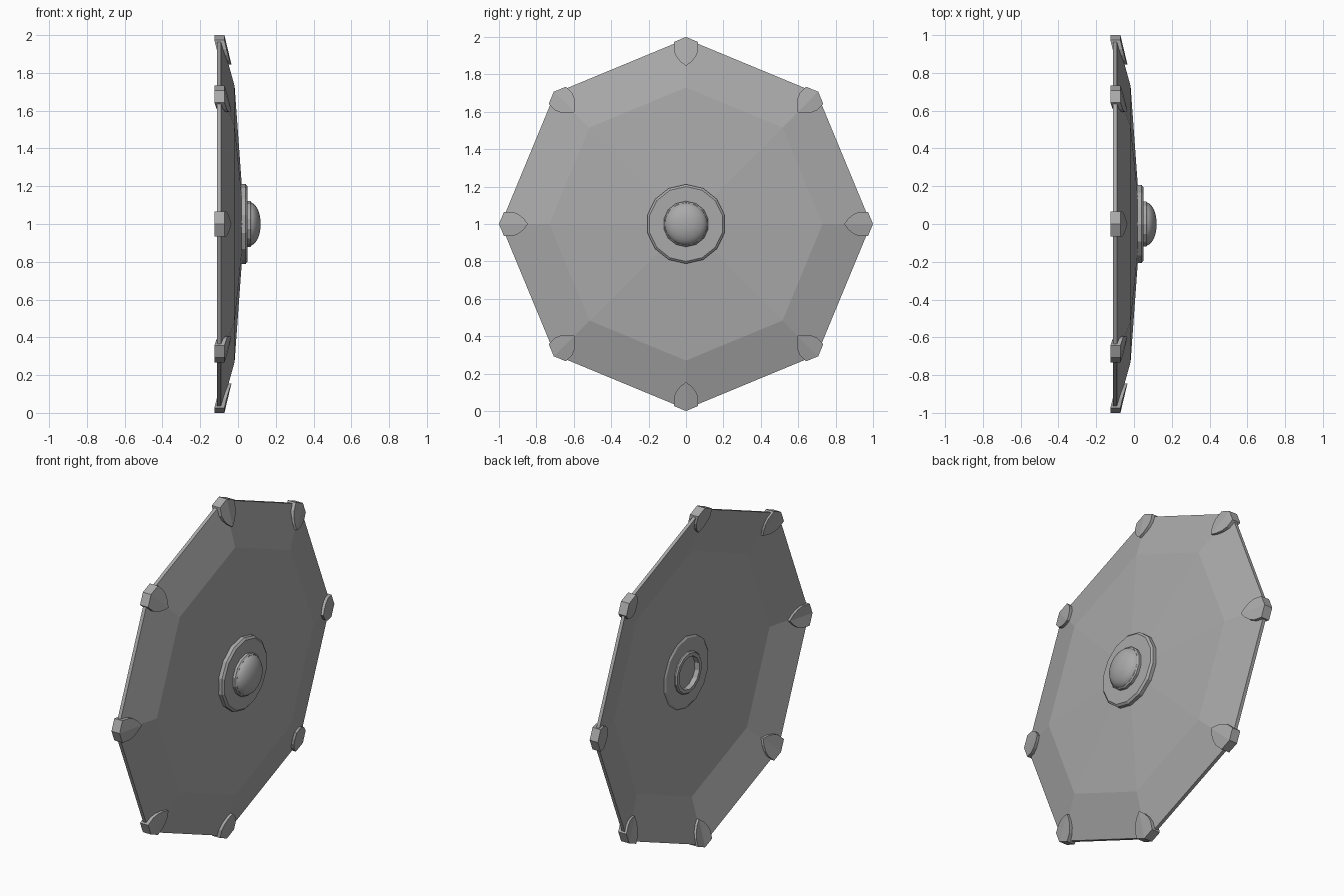
import bpy, bmesh
from math import sin, cos, pi, tan, radians

cube = bpy.data.objects.get("Cube")
if cube:
    bpy.data.objects.remove(cube, do_unlink=True)

metal = bpy.data.materials.new("grey metal")
metal.use_nodes = True
GREY = (0.4, 0.4, 0.4, 1)
metal.diffuse_color = GREY
metal.node_tree.nodes["Principled BSDF"].inputs["Base Color"].default_value = GREY


def finish(name, bm):
    bmesh.ops.remove_doubles(bm, verts=bm.verts, dist=1e-5)
    bmesh.ops.recalc_face_normals(bm, faces=bm.faces)
    mesh = bpy.data.meshes.new(name)
    bm.to_mesh(mesh)
    bm.free()
    mesh.materials.append(metal)
    ob = bpy.data.objects.new(name, mesh)
    bpy.context.collection.objects.link(ob)
    return ob


def lathe(name, profile, sides, start=pi / 2):
    """Spin (x, radius) points about the x axis through the shield's centre."""
    bm = bmesh.new()
    rings = []
    for x, r in profile:
        if r == 0:
            rings.append([bm.verts.new((x, 0, 1))] * sides)
        else:
            angles = [start + 2 * pi * i / sides for i in range(sides)]
            rings.append([bm.verts.new((x, r * cos(a), 1 + r * sin(a))) for a in angles])
    for lower, upper in zip(rings, rings[1:]):
        for i in range(sides):
            j = (i + 1) % sides
            loop = list(dict.fromkeys((lower[i], lower[j], upper[j], upper[i])))
            bm.faces.new(loop)
    return finish(name, bm)


def smooth(ob):
    bpy.ops.object.select_all(action='DESELECT')
    ob.select_set(True)
    bpy.context.view_layer.objects.active = ob
    bpy.ops.object.shade_smooth_by_angle(angle=radians(35))


# Faceted eight-sided plate, hollow behind
lathe("shield_plate", [(0.035, 0), (-0.018, 0.73), (-0.09, 0.99),
                       (-0.11, 0.99), (-0.038, 0.725), (0.015, 0)], 8)

# Bevelled ring around the centre, showing on both sides of the plate
lathe("boss_ring", [(-0.008, 0.115), (-0.008, 0.2), (0.0, 0.212), (0.04, 0.212),
                    (0.05, 0.2), (0.05, 0.115), (-0.008, 0.115)], 14)

# Collar that holds the dome, open at the back
lathe("boss_collar", [(-0.022, 0.095), (-0.022, 0.115), (-0.015, 0.122), (0.065, 0.122),
                      (0.072, 0.115), (0.072, 0.095), (-0.022, 0.095)], 14)

# Rounded centre dome
arc = [i * pi / 20 for i in range(11)]
dome = lathe("boss_dome", [(0.045, 0.115)] +
             [(0.06 + 0.06 * sin(a), 0.115 * cos(a) if a < 1.57 else 0) for a in arc], 28)
smooth(dome)

# Pointed clips gripping each corner
SLOPE = tan(pi / 8)
OUTLINE = [(1.0, 0), (0.973, 0.065), (0.925, 0.065), (0.895, 0.052), (0.868, 0.03), (0.845, 0)]


def clip_point(bm, angle, r, t, front):
    reach = 1 - (r + abs(t) * SLOPE)
    x = -0.072 + 0.24 * reach if front else -0.125 + 0.26 * reach
    return bm.verts.new((x, r * cos(angle) - t * sin(angle),
                         1 + r * sin(angle) + t * cos(angle)))


for k in range(8):
    bm = bmesh.new()
    for side in (1, -1):
        front = [clip_point(bm, k * pi / 4, r, side * t, True) for r, t in OUTLINE]
        back = [clip_point(bm, k * pi / 4, r, side * t, False) for r, t in OUTLINE]
        bm.faces.new(front)
        bm.faces.new(back)
        for i in range(len(OUTLINE) - 1):
            bm.faces.new((front[i], front[i + 1], back[i + 1], back[i]))
    finish(f"corner_clip_{k + 1}", bm)
